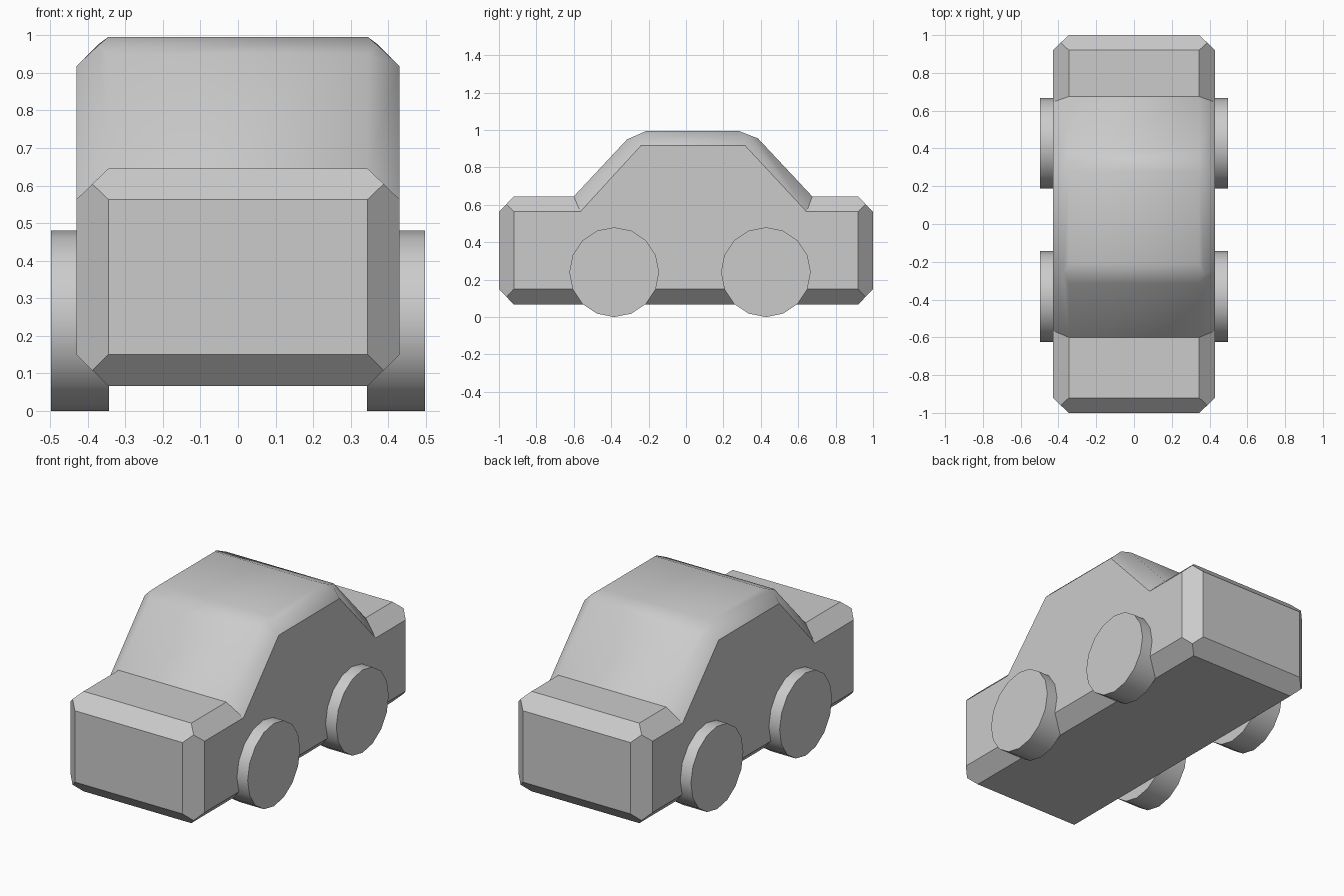
import bpy, bmesh
from math import pi
from mathutils import Matrix

if "Cube" in bpy.data.objects:
    bpy.data.objects.remove(bpy.data.objects["Cube"])

SIDE_X, EDGE_X = 0.43, 0.345   # flat side panel / start of chamfer

# Each profile corner: side panel point (y, z), then the outer point(s) around
# its chamfer, then x of the point where the chamfers meet (convex corners only)
CORNERS = [
    ((-0.92, 0.15), [(-0.92, 0.066), (-1.0, 0.15)], 0.388),
    ((-0.92, 0.563), [(-1.0, 0.563), (-0.92, 0.645)], 0.388),
    ((-0.565, 0.563), [(-0.60, 0.645)], None),
    ((-0.24, 0.918), [(-0.315, 0.95), (-0.21, 0.996)], 0.372),
    ((0.315, 0.918), [(0.28, 0.996), (0.385, 0.955)], 0.372),
    ((0.645, 0.563), [(0.675, 0.645)], None),
    ((0.92, 0.563), [(0.92, 0.645), (1.0, 0.563)], 0.388),
    ((0.92, 0.15), [(1.0, 0.15), (0.92, 0.066)], 0.388),
]
SMOOTH_EDGES = (2, 3, 4)       # windscreen, roof, rear window
SMOOTH_CORNERS = (3, 4)


def finish(bm, name):
    bmesh.ops.recalc_face_normals(bm, faces=bm.faces[:])
    mesh = bpy.data.meshes.new(name)
    bm.to_mesh(mesh)
    bm.free()
    obj = bpy.data.objects.new(name, mesh)
    bpy.context.collection.objects.link(obj)
    return obj


def body():
    bm = bmesh.new()
    sides = {}
    for sx in (-1, 1):
        rows = []
        for (y, z), outer, mid_x in CORNERS:
            s = bm.verts.new((sx * SIDE_X, y, z))
            o = [bm.verts.new((sx * EDGE_X, *p)) for p in outer]
            m = []
            if mid_x:
                # chamfer meeting point, pulled slightly out on the box corners
                (ay, az), (by, bz) = outer
                m = [bm.verts.new((sx * mid_x, (ay + by) / 2, (az + bz) / 2))]
            rows.append((s, o, m))
        sides[sx] = rows
        bm.faces.new([r[0] for r in rows])
    n = len(CORNERS)
    left, right = sides[-1], sides[1]
    for i in range(n):
        j = (i + 1) % n
        # chamfer strips beside each profile edge
        for rows in (left, right):
            a, b = rows[i], rows[j]
            f = bm.faces.new([a[0], b[0], *b[2], b[1][0], a[1][-1], *a[2]])
            f.smooth = i in SMOOTH_EDGES
        # main panel across the car
        f = bm.faces.new([left[i][1][-1], left[j][1][0],
                          right[j][1][0], right[i][1][-1]])
        f.smooth = i in SMOOTH_EDGES
        # chamfer across the car at convex corners
        if left[i][2]:
            (_, lo, lm), (_, ro, rm) = left[i], right[i]
            f = bm.faces.new([lo[0], *lm, lo[1], ro[1], *rm, ro[0]])
            f.smooth = i in SMOOTH_CORNERS
    return finish(bm, "car_body")


def wheel(name, sx, y):
    bm = bmesh.new()
    turn = (Matrix.Translation((sx * 0.421, y, 0.24))
            @ Matrix.Rotation(pi / 2, 4, 'Y'))
    bmesh.ops.create_cone(bm, cap_ends=True, segments=16, radius1=0.24,
                          radius2=0.24, depth=0.155, matrix=turn)
    for f in bm.faces:
        f.smooth = len(f.verts) == 4
    return finish(bm, name)


body()
for side, sx in (("left", -1), ("right", 1)):
    wheel(f"front_{side}_wheel", sx, -0.384)
    wheel(f"back_{side}_wheel", sx, 0.427)
